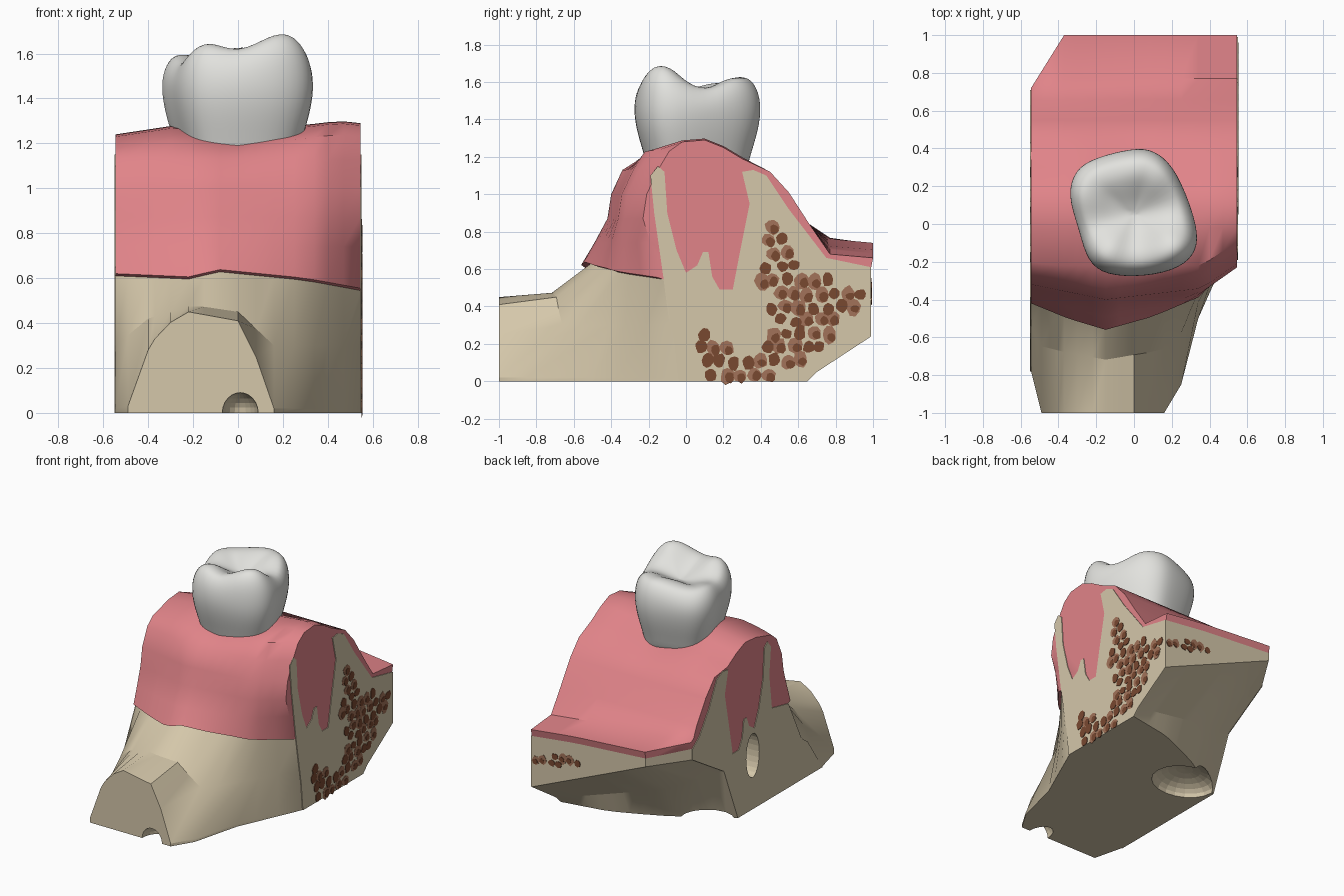
import bpy, bmesh, math, random
from mathutils import Vector

random.seed(4)
default = bpy.data.objects.get("Cube")
if default:
    bpy.data.objects.remove(default)


def material(name, rgb):
    mat = bpy.data.materials.new(name)
    mat.use_nodes = True
    color = (*rgb, 1)
    mat.diffuse_color = color
    shader = mat.node_tree.nodes["Principled BSDF"]
    shader.inputs["Base Color"].default_value = color
    shader.inputs["Roughness"].default_value = 0.6
    return mat


GUM = material("gum pink", (.75, .23, .25))
BONE = material("bone tan", (.66, .57, .40))
ENAMEL = material("enamel white", (.76, .76, .73))
MARROW = material("marrow brown", (.36, .17, .10))
PORE = material("pore dark brown", (.19, .065, .03))


def activate(obj):
    bpy.ops.object.select_all(action='DESELECT')
    obj.select_set(True)
    bpy.context.view_layer.objects.active = obj


def finish(name, bm, mat, angle=35):
    bmesh.ops.recalc_face_normals(bm, faces=bm.faces)
    if bm.calc_volume(signed=True) < 0:
        bmesh.ops.reverse_faces(bm, faces=bm.faces)
    mesh = bpy.data.meshes.new(name)
    bm.to_mesh(mesh)
    bm.free()
    mesh.materials.append(mat)
    obj = bpy.data.objects.new(name, mesh)
    bpy.context.collection.objects.link(obj)
    if angle:
        activate(obj)
        bpy.ops.object.shade_smooth_by_angle(angle=math.radians(angle))
    return obj


def skin(bm, rings):
    """Bridge a list of closed rings and cap both ends."""
    loops = [[bm.verts.new(p) for p in ring] for ring in rings]
    for a, b in zip(loops, loops[1:]):
        for i in range(len(a)):
            j = (i + 1) % len(a)
            bm.faces.new((a[i], a[j], b[j], b[i]))
    caps = [bm.faces.new(loops[0]), bm.faces.new(loops[-1])]
    for cap in caps:
        cap.normal_update()
    bmesh.ops.triangulate(bm, faces=caps)


def loft(name, rings, mat, angle=35):
    bm = bmesh.new()
    skin(bm, rings)
    return finish(name, bm, mat, angle)


def prism(bm, points, offset):
    """Thin plate: a polygon pushed out along an offset."""
    skin(bm, [points, [Vector(p) + Vector(offset) for p in points]])


def curve(*keys):
    """Piecewise linear function of x."""
    def value(x):
        for (xa, va), (xb, vb) in zip(keys, keys[1:]):
            if x <= xb:
                return va + (vb - va) * (x - xa) / (xb - xa)
        return keys[-1][1]
    return value


END = .545
# Bone outline along x
toe_y = curve((-END, -.78), (-.49, -1), (.16, -1), (.25, -.85), (.34, -.5), (END, -.04))
toe_z = curve((-END, .02), (-.49, .03), (-.4, .28), (-.34, .38), (-.22, .45),
              (0, .41), (.08, .25), (.16, .02), (END, .02))
mid_z = curve((-END, .3), (-.4, .42), (-.2, .48), (0, .45), (.16, .3), (END, .3))
low_z = curve((-END, .62), (-.37, .63), (END, .24))
under_y = curve((-END, .35), (-.2, .55), (END, .7))
under_z = curve((-END, .4), (-.2, .25), (END, .05))
heel_y = curve((-END, .19), (-.15, .43), (0, .5), (.21, .59), (END, .65))
# Gum outline along x
hem_y = curve((-END, -.42), (-.35, -.5), (-.15, -.56), (.1, -.49), (.36, -.38), (END, -.15))
hem_z = curve((-END, .61), (-.2, .595), (-.1, .63), (.3, .59), (END, .545))
shoulder_y = curve((-END, -.34), (-.15, -.42), (.36, -.36), (END, -.23))
crest_z = curve((-END, 1.24), (-.28, 1.28), (-.1, 1.26), (0, 1.25), (.15, 1.27),
                (.28, 1.28), (.45, 1.3), (END, 1.29))
shelf_z = curve((-END, .75), (-.37, .74), (.2, .7), (END, .66))
back_y = curve((-END, .72), (-.37, 1), (END, 1))
# Hidden seam where gum rests on bone
SEAM = [(-.1, .6), (0, .57), (.13, .56), (.19, .47), (.25, .47), (.35, .58), (.6, .58)]


def bone_ring(x):
    fy, fz, by = hem_y(x) + .03, hem_z(x), back_y(x) - .01
    points = [(toe_y(x), 0), (toe_y(x), toe_z(x)),
              (toe_y(x) * .4 + fy * .6, mid_z(x)), (fy, fz)] + SEAM
    points += [(by, shelf_z(x) - .05), (by, low_z(x)),
               (under_y(x), under_z(x)), (heel_y(x), 0)]
    return [(x, y, z) for y, z in points]


def gum_ring(x):
    s, top, by, shelf = shoulder_y(x), crest_z(x), back_y(x), shelf_z(x)
    points = [(hem_y(x) + .03, hem_z(x)), (hem_y(x), hem_z(x) + .01),
              (hem_y(x) * .5 + s * .5, .74), (s, .87), (s + .02, 1),
              (s + .08, 1.13), (max(-.22, s + .14), top - .06), (-.02, top - .01), (.1, top),
              (.2, top - .04), (.3, top - .1), (.45, 1.12), (.55, 1.01), (.66, .84),
              (min(.77, by - .03), shelf + .02), (by, shelf), (by - .01, shelf - .05)]
    return [(x, y, z) for y, z in points + SEAM[::-1]]


stations = [-END, -.49, -.4, -.37, -.3, -.22, -.15, -.08, 0, .08, .16,
            .25, .34, .4, .47, END]
bone = loft("jaw_bone", [bone_ring(x) for x in stations], BONE, 30)
loft("gum", [gum_ring(x) for x in stations], GUM, 45)

# Cut ends of the bone, with an open root socket
SOCKET = [(-.17, .9), (-.19, 1.1), (-.15, 1.15), (-.115, 1.12), (-.1, .9), (-.05, .7),
          (0, .58), (.06, .62), (.09, .69), (.12, .69), (.14, .56), (.18, .49), (.25, .49),
          (.29, .7), (.34, .95), (.30, 1.12), (.36, 1.13), (.43, 1.1)]


def end_plate(name, x, before, after):
    bm = bmesh.new()
    outline = before + SOCKET + after
    prism(bm, [(x, y, z) for y, z in outline], (math.copysign(.005, x), 0, 0))
    return finish(name, bm, BONE, 0)


end_plate("left_cut_face", END, [(-.04, 0), (-.06, .2), (-.12, .55)],
          [(.55, .92), (.75, .66), (.99, .61), (.99, .24), (.7, .05), (.65, 0)])
right_plate = end_plate("right_cut_face", -END,
                        [(-.78, 0), (-.61, .25), (-.54, .3), (-.39, .61), (-.2, .65)],
                        [(.52, .92), (.63, .76), (.71, .7), (.71, .62), (.35, .4), (.19, 0)])


# Nerve canal, front notch and hollow under the heel
def cut(targets, center, radii):
    bpy.ops.mesh.primitive_uv_sphere_add(segments=20, ring_count=12, location=center)
    cutter = bpy.context.object
    cutter.name = "cutter"
    cutter.scale = radii
    cutter.hide_render = True
    for target in targets:
        activate(target)
        mod = target.modifiers.new("cut", 'BOOLEAN')
        mod.operation, mod.object = 'DIFFERENCE', cutter
        mod.solver = 'EXACT'
        bpy.ops.object.modifier_apply(modifier=mod.name)
    bpy.data.objects.remove(cutter)


cut([bone, right_plate], (-END, .02, .39), (.25, .075, .16))
cut([bone], (.01, -1, 0), (.08, .12, .09))
cut([bone], (-.29, .19, 0), (.24, .2, .1))


# Spongy bone: jittered blobs of marrow with dark pores
def spongy(name, place, outward, zones, step):
    layers = {MARROW: bmesh.new(), PORE: bmesh.new()}

    def blob(mat, u, v, r, depth):
        turn, sides = random.random() * 6, 9
        stretch = random.uniform(.85, 1.3)
        pts = []
        for i in range(sides):
            a = math.tau * i / sides + turn
            k = r * random.uniform(.85, 1.15)
            pts.append(place(u + k * math.cos(a), v + k * stretch * math.sin(a)))
        prism(layers[mat], pts, Vector(outward) * depth)

    for row in range(int(.9 / step)):
        for col in range(int(1.1 / step)):
            u = (col + .5 * (row % 2) + random.uniform(-.15, .15)) * step
            v = (row + .5 + random.uniform(-.15, .15)) * step
            if not any(math.hypot(u - a, v - b) < r for a, b, r in zones):
                continue
            if random.random() < .5:
                blob(MARROW, u, v, step * .54, .002)
                blob(PORE, u + step * .15, v - step * .15, step * .33, .004)
            else:
                blob(PORE, u, v, step * .43, .004)
    for mat, bm in layers.items():
        finish(name + "_" + mat.name.split()[0], bm, mat, 0)


spongy("left_spongy", lambda u, v: (END + .005, u, v), (1, 0, 0),
       [(.47, .74, .09), (.5, .57, .11), (.6, .4, .16), (.72, .44, .12), (.87, .43, .09),
        (.7, .28, .1), (.55, .17, .12), (.43, .06, .08), (.28, .06, .08),
        (.18, .13, .12), (.09, .25, .05)], .072)
spongy("back_spongy", lambda u, v: (u, .99, v), (0, 1, 0),
       [(.47, .45, .06), (.36, .47, .07), (.25, .5, .05), (.17, .53, .04)], .06)

# Molar crown: one outline scaled through levels, then a cusped top
OUTLINE = [(-.34, .15), (-.3, .28), (-.2, .34), (0, .39), (.1, .38), (.2, .3), (.28, .12),
           (.33, -.05), (.31, -.16), (.2, -.24), (0, -.27), (-.18, -.25), (-.25, -.15), (-.28, -.02)]
CUSPS = [(.2, -.14, .2), (-.12, -.17, .15), (-.26, .17, .09), (-.05, .29, .13), (.12, .27, .12)]


def cusp_height(x, y):
    return 1.52 + max(h * math.exp(-((x - a) ** 2 + (y - b) ** 2) / .022) for a, b, h in CUSPS)


def crown_ring(scale, z=None, drop=0):
    ring = []
    for x, y in OUTLINE:
        px, py = x * scale, .06 + (y - .06) * scale
        ring.append((px, py, cusp_height(px, py) - drop if z is None else z))
    return ring


rings = [crown_ring(s, z) for s, z in ((.78, 1.08), (.87, 1.2), (.99, 1.32), (1.06, 1.44))]
rings += [crown_ring(1.02, None, .04)]
rings += [crown_ring(s) for s in (.9, .77, .6, .4, .2, .05)]
crown = loft("molar_crown", rings, ENAMEL, 180)
smooth = crown.modifiers.new("smooth", 'SUBSURF')
smooth.levels = smooth.render_levels = 2
